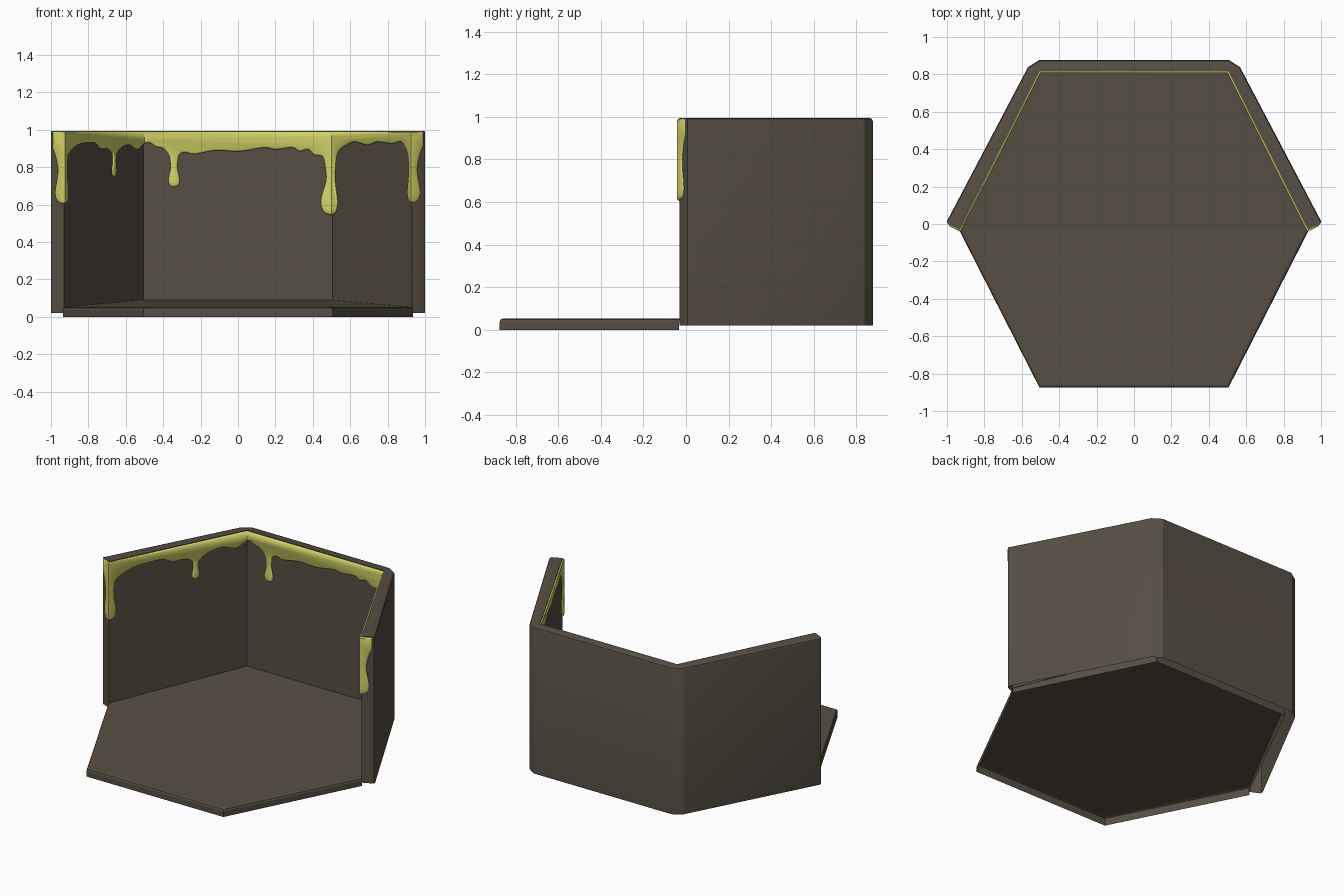
import bpy, bmesh, math
from mathutils import Vector

if "Cube" in bpy.data.objects:
    bpy.data.objects.remove(bpy.data.objects["Cube"])


def material(name, rgb):
    m = bpy.data.materials.new(name)
    m.diffuse_color = (*rgb, 1)
    m.use_nodes = True
    m.node_tree.nodes["Principled BSDF"].inputs["Base Color"].default_value = m.diffuse_color
    return m


STONE = material("dark_stone", (0.095, 0.078, 0.058))
SLIME = material("yellow_slime", (0.66, 0.66, 0.14))


def finish(bm, name, mat, angle=25):
    me = bpy.data.meshes.new(name)
    bm.to_mesh(me)
    bm.free()
    ob = bpy.data.objects.new(name, me)
    bpy.context.collection.objects.link(ob)
    me.materials.append(mat)
    bpy.context.view_layer.objects.active = ob
    ob.select_set(True)
    bpy.ops.object.shade_smooth_by_angle(angle=math.radians(angle))
    ob.select_set(False)
    return ob


def shell(rings):
    """Walls through rings of points, capped on the last ring, open at the first."""
    bm = bmesh.new()
    vs = [[bm.verts.new(p) for p in r] for r in rings]
    n = len(vs[0])
    cap = bm.faces.new(vs[-1])
    for a, b in zip(vs, vs[1:]):
        for i in range(n):
            j = (i + 1) % n
            bm.faces.new((a[i], a[j], b[j], b[i]))
    return bm, vs, cap


# Hexagonal floor: open-bottomed tray in front, rising gently to the rear wall
bm = bmesh.new()
plan = [(-0.935, -0.032), (-0.505, -0.875), (0.505, -0.875), (0.935, -0.032)]
low = [bm.verts.new((x, y, 0)) for x, y in plan]
high = [bm.verts.new((x, y, 0.052)) for x, y in plan]
rear = [bm.verts.new((x, 0.82, 0.09)) for x in (0.505, -0.505)]
bm.faces.new(high)
bm.faces.new((high[0], high[3], rear[0], rear[1]))
for i in range(3):
    bm.faces.new((low[i], low[i + 1], high[i + 1], high[i]))
rim = [bm.edges.get((high[i], high[i + 1])) for i in range(3)]
bmesh.ops.bevel(bm, geom=rim, offset=0.014, segments=2, profile=0.5, affect='EDGES')
finish(bm, "floor", STONE, 2)

# Three-sided hollow wall with chamfered outer corners, open underneath
inner = [(-0.93, -0.03), (-0.505, 0.815), (0.505, 0.815), (0.93, -0.03)]
right = [(1.006, 0.004), (0.567, 0.838), (0.508, 0.877)]
outer = right + [(-x, y) for x, y in reversed(right)]
plan = (inner + outer)[::-1]
bm, (bot, top), cap = shell([[(x, y, z) for x, y in inner + outer] for z in (0.02, 0.995)])
edges = [bm.edges.get((top[i], top[i + 1])) for i in range(4, 9)]
edges += [bm.edges.get((bot[i], top[i])) for i in (4, 9)]
bmesh.ops.bevel(bm, geom=edges, offset=0.016, segments=2, profile=0.5, affect='EDGES')
bmesh.ops.recalc_face_normals(bm, faces=bm.faces)
finish(bm, "walls", STONE)

# Slime path: wall end, three inner walls, other wall end
path = [Vector(p) for p in [(-0.990, 0.000)] + inner + [(0.990, 0.000)]]
u_at = [0.0]
for a, b in zip(path, path[1:]):
    u_at.append(u_at[-1] + (b - a).length)
half = u_at[-1] / 2
u_at = [u - half for u in u_at]


def x_to_u(x):
    for i in range(5):
        if x <= path[i + 1].x or i == 4:
            t = (x - path[i].x) / (path[i + 1].x - path[i].x)
            return u_at[i] + t * (u_at[i + 1] - u_at[i])


def normal(i):
    d = (path[i + 1] - path[i]).normalized()
    return Vector((d.y, -d.x))


def to_wall(u, depth):
    """Fold the flat sheet onto the walls, mitred at the bends."""
    for i in range(1, 5):
        if abs(u - u_at[i]) < 1e-4:
            m = normal(i - 1) + normal(i)
            return path[i] + m * (2 * depth / m.length_squared)
    i = max([k for k in range(5) if u >= u_at[k]] or [0])
    t = (u - u_at[i]) / (u_at[i + 1] - u_at[i])
    return path[i].lerp(path[i + 1], t) + normal(i) * depth


def drip(u, neck, bulb, z_top, z_end):
    drop = z_top - z_end
    side = [(neck * 1.5, z_top), (neck * 1.05, z_top - 0.22 * drop),
            (neck, z_top - 0.42 * drop),
            (bulb, z_end + min(bulb * 1.3, 0.3 * drop)), (bulb * 0.75, z_end + bulb * 0.3)]
    return ([(u - w, z) for w, z in side] + [(u, z_end)]
            + [(u + w, z) for w, z in reversed(side)])


def ripple(*pts):
    return [(x_to_u(x), z) for x, z in pts]


# Lower edge of the slime, left to right
edge = [(u_at[0], 0.90)]
edge += drip(u_at[1] - 0.002, 0.034, 0.049, 0.87, 0.605)
edge += ripple((-0.86, 0.92), (-0.80, 0.932), (-0.765, 0.93), (-0.735, 0.90), (-0.70, 0.90))
edge += drip(x_to_u(-0.663), 0.018, 0.025, 0.875, 0.75)
edge += ripple((-0.62, 0.91), (-0.58, 0.92), (-0.54, 0.895), (-0.508, 0.925), (-0.47, 0.93),
               (-0.44, 0.91), (-0.40, 0.90))
edge += drip(-0.342, 0.019, 0.030, 0.865, 0.695)
edge += ripple((-0.285, 0.88), (-0.23, 0.87), (-0.12, 0.89), (0.01, 0.885), (0.14, 0.905),
               (0.20, 0.895), (0.29, 0.905), (0.33, 0.885), (0.375, 0.895), (0.41, 0.865))
edge += drip(0.503, 0.033, 0.060, 0.855, 0.545)
edge += ripple((0.545, 0.89), (0.57, 0.91), (0.625, 0.935), (0.695, 0.918), (0.75, 0.935),
               (0.825, 0.925), (0.877, 0.935))
edge += drip(u_at[4], 0.032, 0.048, 0.875, 0.61)
edge += [(u_at[5], 0.915)]


def smooth(pts, n=4):
    p = [Vector(q) for q in [pts[0]] + pts + [pts[-1]]]
    out = []
    for a, b, c, d in zip(p, p[1:], p[2:], p[3:]):
        for k in range(n):
            t = k / n
            out.append(0.5 * (2 * b + (c - a) * t + (2 * a - 5 * b + 4 * c - d) * t * t
                              + (3 * b - a - 3 * c + d) * t ** 3))
    return out + [p[-1]]


# Slime sheet: flat outline, raised rounded face, split at bends, then folded
outline = smooth(edge) + [Vector((u_at[5], 0.991)), Vector((u_at[0], 0.991))]
bm, _, face = shell([[(p.x, y, p.y) for p in outline] for y in (0.004, -0.002)])
face.normal_update()
for width, depth in ((0.004, 0.004), (0.005, 0.003)):
    bmesh.ops.inset_region(bm, faces=[face], thickness=width, depth=depth, use_even_offset=False)
bmesh.ops.triangulate(bm, faces=bm.faces[:])
for u in u_at[1:5]:
    bmesh.ops.bisect_plane(bm, geom=bm.verts[:] + bm.edges[:] + bm.faces[:], dist=1e-5,
                           plane_co=(u, 0, 0), plane_no=(1, 0, 0))
for v in bm.verts:
    q = to_wall(v.co.x, -v.co.y)
    v.co = (q.x, q.y, v.co.z)
finish(bm, "slime_drips", SLIME, 50)
